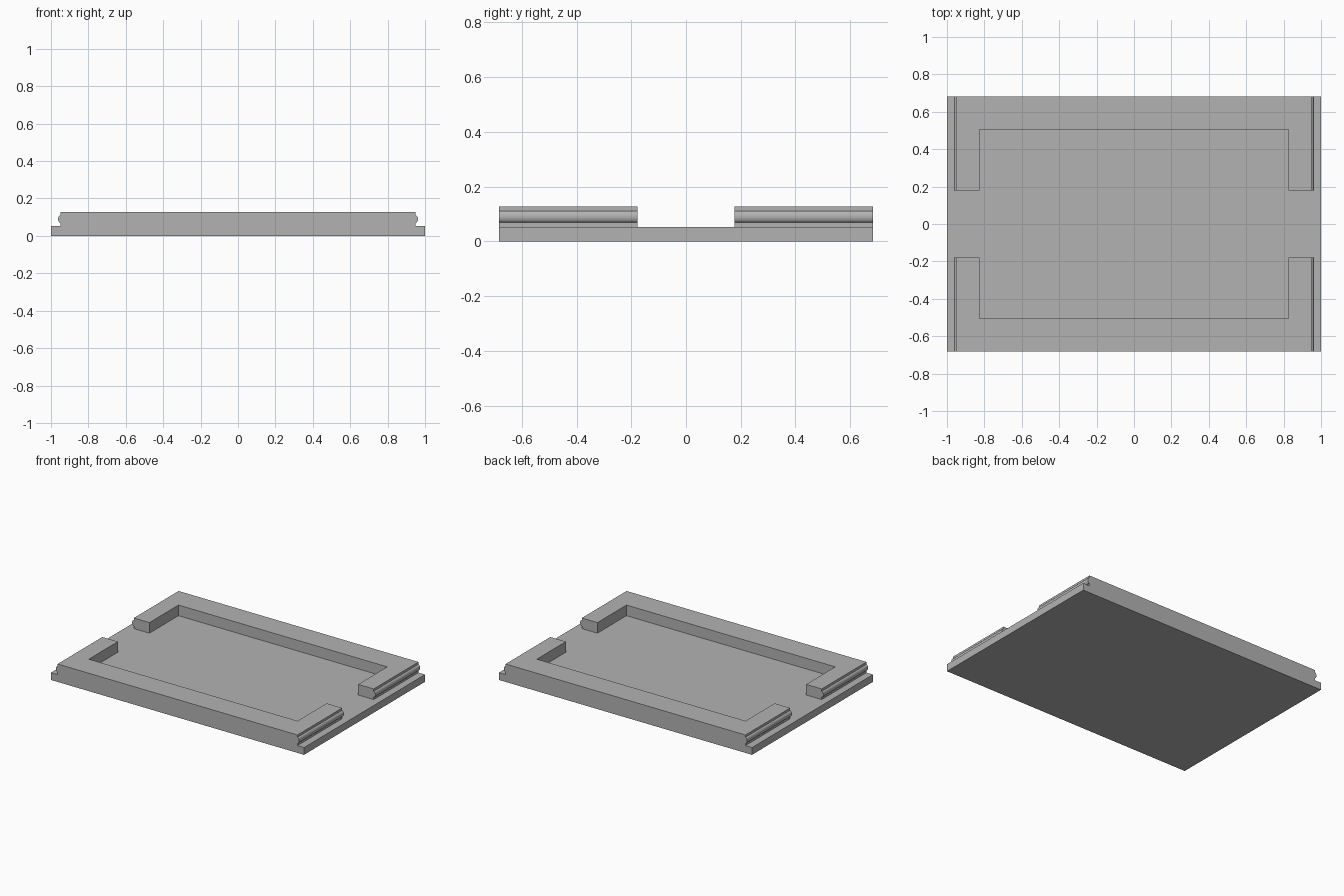
import bpy, bmesh, math

cube = bpy.data.objects.get("Cube")
if cube:
    bpy.data.objects.remove(cube, do_unlink=True)

HALF_X, HALF_Y = 1.0, 0.683
BASE_Z, TOP_Z, RIM_X = 0.052, 0.128, 0.948

grey = bpy.data.materials.new("plain grey")
grey.use_nodes = True
colour = (0.45, 0.45, 0.45, 1)
grey.diffuse_color = colour
grey.node_tree.nodes["Principled BSDF"].inputs["Base Color"].default_value = colour


def extrude_profile(name, points, half_y):
    """Solid made by sweeping an x-z profile from -half_y to half_y."""
    bm = bmesh.new()
    face = bm.faces.new([bm.verts.new((x, -half_y, z)) for x, z in points])
    swept = bmesh.ops.extrude_face_region(bm, geom=[face])["geom"]
    verts = [v for v in swept if isinstance(v, bmesh.types.BMVert)]
    bmesh.ops.translate(bm, verts=verts, vec=(0, 2 * half_y, 0))
    bmesh.ops.recalc_face_normals(bm, faces=bm.faces)
    mesh = bpy.data.meshes.new(name)
    bm.to_mesh(mesh)
    bm.free()
    mesh.materials.append(grey)
    obj = bpy.data.objects.new(name, mesh)
    bpy.context.collection.objects.link(obj)
    return obj


def cut(target, name, half_x, half_y):
    """Remove a centred box above the base level."""
    box = [(-half_x, BASE_Z), (half_x, BASE_Z), (half_x, 0.3), (-half_x, 0.3)]
    cutter = extrude_profile(name, box, half_y)
    cutter.hide_render = True
    mod = target.modifiers.new(name, "BOOLEAN")
    mod.operation, mod.solver, mod.object = "DIFFERENCE", "EXACT", cutter
    bpy.context.view_layer.objects.active = target
    bpy.ops.object.modifier_apply(modifier=name)
    bpy.data.objects.remove(cutter, do_unlink=True)


# Side profile: base ledge, rim wall, rounded bead, rim top
bead_z, bead_half, bead_depth, steps = 0.09, 0.021, 0.014, 12
bead = [(RIM_X + bead_depth * math.sin(math.pi * i / steps),
         bead_z - bead_half * math.cos(math.pi * i / steps))
        for i in range(steps + 1)]
right = [(HALF_X, 0), (HALF_X, BASE_Z), (RIM_X, BASE_Z)] + bead + [(RIM_X, TOP_Z)]
profile = right + [(-x, z) for x, z in reversed(right)]
tray = extrude_profile("tray", profile, HALF_Y)

# Inner pocket and the openings in the two short sides
cut(tray, "pocket", 0.825, 0.506)
cut(tray, "side_opening", 1.2, 0.178)

bpy.ops.object.select_all(action="DESELECT")
tray.select_set(True)
bpy.context.view_layer.objects.active = tray
bpy.ops.object.shade_smooth_by_angle(angle=math.radians(30))
